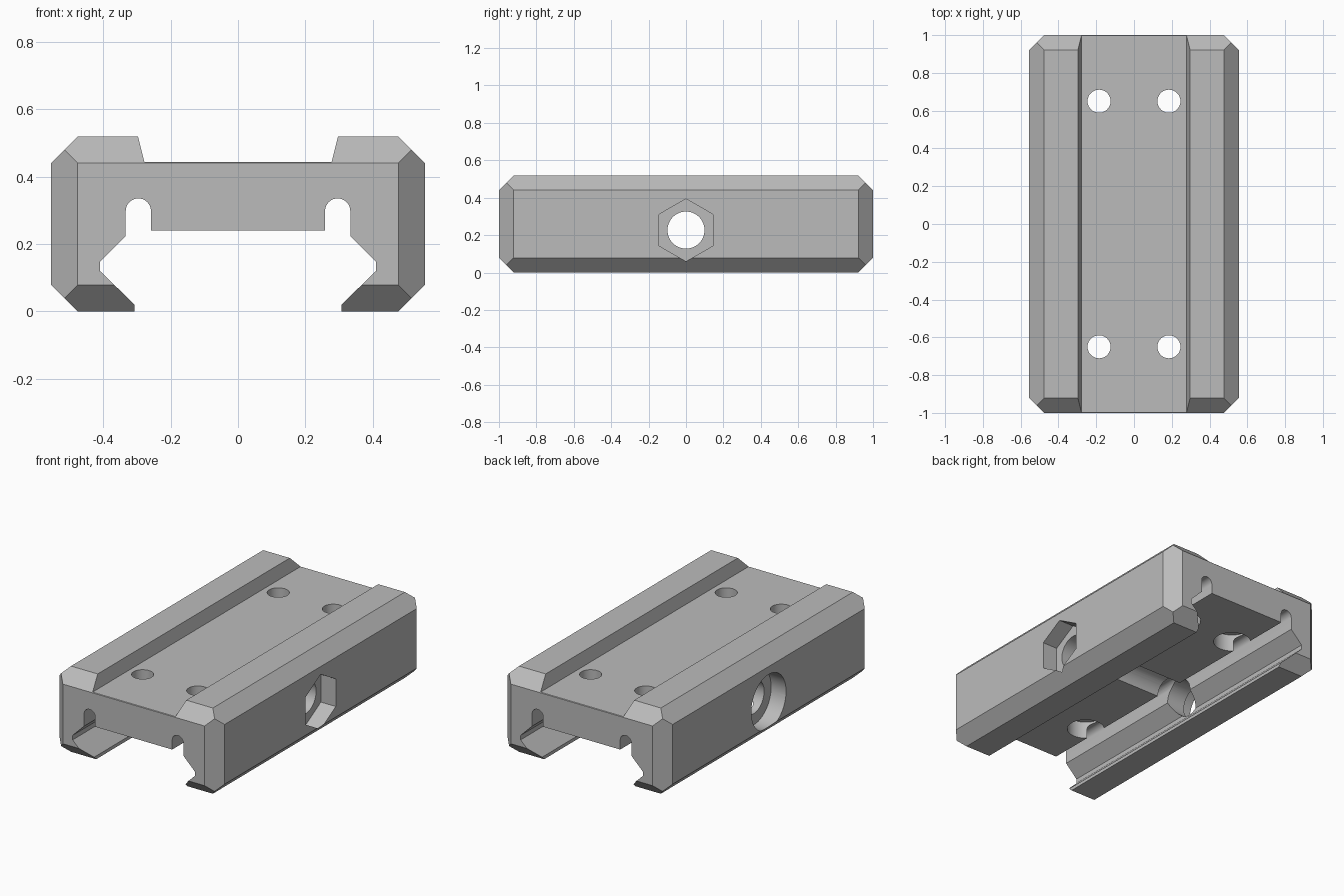
import bpy, bmesh
from math import pi, sin, cos, radians
from mathutils import Matrix, Vector

default = bpy.data.objects.get("Cube")
if default:
    bpy.data.objects.remove(default, do_unlink=True)

HX, HY, H, CH = 0.555, 1.0, 0.52, 0.079   # half width, half length, height, chamfer
BORE_Z = 0.227

grey = bpy.data.materials.new("machined grey")
grey.use_nodes = True
COLOUR = (0.5, 0.5, 0.5, 1)
grey.diffuse_color = COLOUR
grey.node_tree.nodes["Principled BSDF"].inputs["Base Color"].default_value = COLOUR


def make_object(name, bm):
    bmesh.ops.recalc_face_normals(bm, faces=bm.faces[:])
    mesh = bpy.data.meshes.new(name)
    bm.to_mesh(mesh)
    bm.free()
    mesh.materials.append(grey)
    obj = bpy.data.objects.new(name, mesh)
    bpy.context.collection.objects.link(obj)
    return obj


def chamfered_block(name):
    """Box whose 45 degree chamfers run into each other at the corners."""
    bm = bmesh.new()
    half = Vector((HX, HY, H / 2))
    insets = [(0, CH, CH), (CH, 0, CH), (CH, CH, 0), (CH / 2,) * 3]
    for sx in (-1, 1):
        for sy in (-1, 1):
            for sz in (-1, 1):
                for inset in insets:
                    p = half - Vector(inset)
                    bm.verts.new((sx * p.x, sy * p.y, sz * p.z + H / 2))
    bmesh.ops.convex_hull(bm, input=bm.verts[:])
    bmesh.ops.dissolve_limit(bm, angle_limit=radians(1), verts=bm.verts[:], edges=bm.edges[:])
    return make_object(name, bm)


def mirrored_prism(name, half_profile):
    """Cutter along y from the right half of an x-z profile."""
    bm = bmesh.new()
    profile = half_profile + [(-x, z) for x, z in reversed(half_profile)]
    face = bm.faces.new([bm.verts.new((x, -1.2, z)) for x, z in profile])
    ext = bmesh.ops.extrude_face_region(bm, geom=[face])
    moved = [v for v in ext["geom"] if isinstance(v, bmesh.types.BMVert)]
    bmesh.ops.translate(bm, vec=(0, 2.4, 0), verts=moved)
    return make_object(name, bm)


def rod(name, radius, start, end, sides=48):
    """Round or hexagonal cutter between two points."""
    a, b = Vector(start), Vector(end)
    axis = b - a
    turn = Matrix.Rotation(pi / 2, 4, 'Y') if abs(axis.x) > abs(axis.z) else Matrix()
    bm = bmesh.new()
    bmesh.ops.create_cone(bm, cap_ends=True, segments=sides, radius1=radius, radius2=radius,
                          depth=axis.length, matrix=Matrix.Translation((a + b) / 2) @ turn)
    if sides == 6:
        # put one corner of the hexagon straight up
        top = max(v.co.z for v in bm.verts) - BORE_Z
        if top < radius * 0.95:
            bmesh.ops.rotate(bm, verts=bm.verts[:], cent=(0, 0, BORE_Z),
                             matrix=Matrix.Rotation(pi / 6, 3, 'X'))
    return make_object(name, bm)


body = chamfered_block("mount_body")

# Tapered channel along the top
cutters = [mirrored_prism("top_channel_cutter", [(0.278, 0.444), (0.297, 0.52), (0.323, 0.62)])]

# Dovetail channel along the underside, with a round-topped relief slot each side
slot = [(0.296 + 0.0375 * cos(t * pi / 16), 0.298 + 0.0375 * sin(t * pi / 16)) for t in range(17)]
cutters.append(mirrored_prism("dovetail_cutter", [
    (0.307, -0.1), (0.307, 0.02), (0.41, 0.12), (0.41, 0.147), (0.3335, 0.223),
    *slot, (0.2585, 0.24)]))

# Four screw holes, wider from below
for x in (-0.185, 0.185):
    for y in (-0.65, 0.65):
        cutters.append(rod("screw_hole_cutter", 0.061, (x, y, 0.1), (x, y, 0.6)))
        cutters.append(rod("screw_head_cutter", 0.105, (x, y, 0.1), (x, y, 0.345)))

# Cross bolt bore with a hexagonal nut pocket and a round head pocket
cutters.append(rod("cross_bore_cutter", 0.099, (-0.8, 0, BORE_Z), (0.8, 0, BORE_Z)))
cutters.append(rod("nut_pocket_cutter", 0.167, (0.455, 0, BORE_Z), (0.8, 0, BORE_Z), 6))
cutters.append(rod("head_pocket_cutter", 0.167, (-0.8, 0, BORE_Z), (-0.455, 0, BORE_Z)))

bpy.ops.object.select_all(action='DESELECT')
body.select_set(True)
bpy.context.view_layer.objects.active = body
for cutter in cutters:
    cutter.hide_render = True
    mod = body.modifiers.new("cut", 'BOOLEAN')
    mod.operation, mod.solver, mod.object = 'DIFFERENCE', 'EXACT', cutter
    bpy.ops.object.modifier_apply(modifier=mod.name)
    bpy.data.objects.remove(cutter, do_unlink=True)

bpy.ops.object.shade_smooth_by_angle(angle=radians(25))
